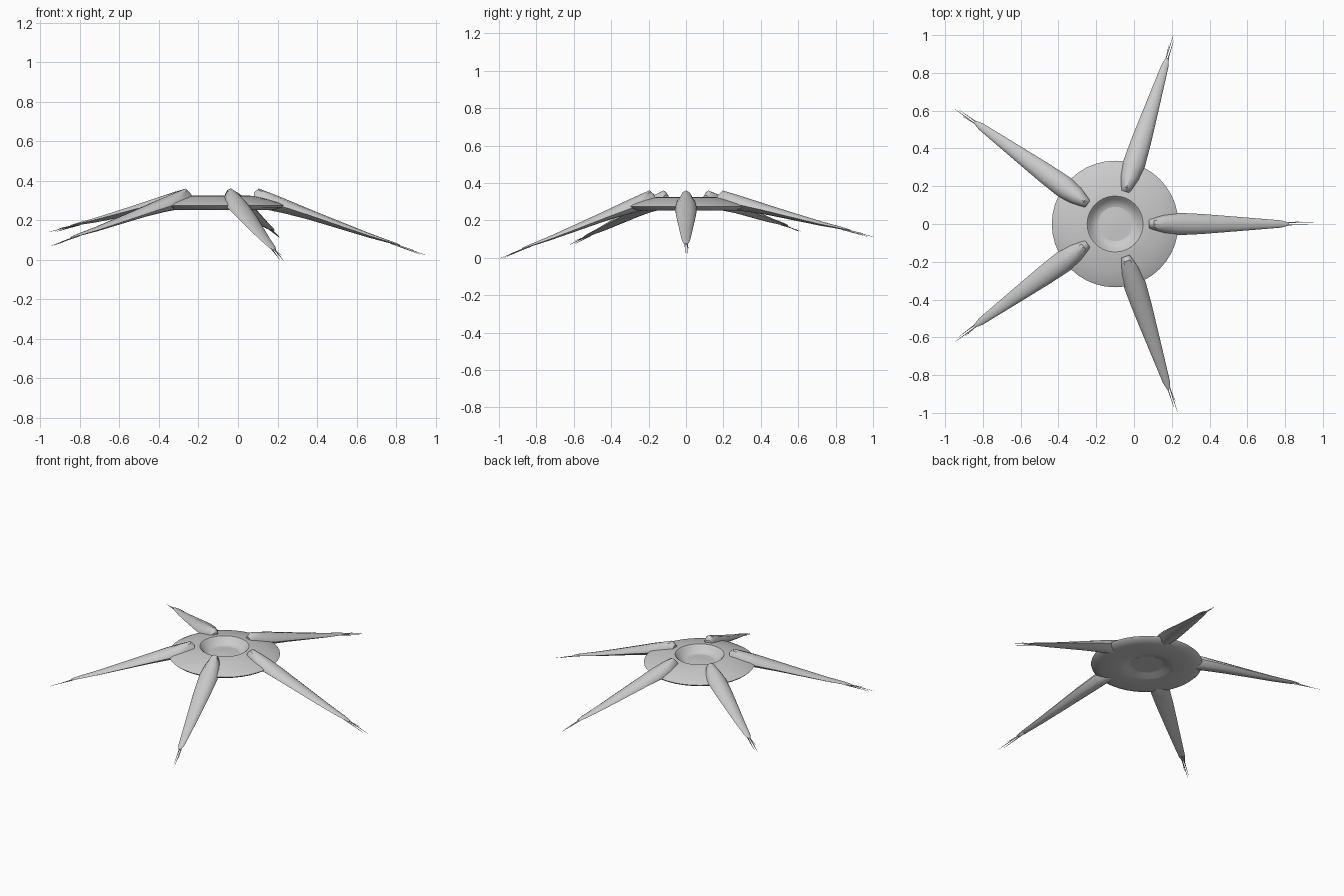
import bpy, bmesh, math
from mathutils import Vector, Matrix

if "Cube" in bpy.data.objects:
    bpy.data.objects.remove(bpy.data.objects["Cube"])

HUB = Matrix.Translation((-0.1, 0, 0))


def make_object(name, bm, matrix, angle=40):
    bmesh.ops.recalc_face_normals(bm, faces=bm.faces)
    mesh = bpy.data.meshes.new(name)
    bm.to_mesh(mesh)
    bm.free()
    mesh.transform(matrix)
    ob = bpy.data.objects.new(name, mesh)
    bpy.context.collection.objects.link(ob)
    bpy.ops.object.select_all(action='DESELECT')
    ob.select_set(True)
    bpy.context.view_layer.objects.active = ob
    bpy.ops.object.shade_smooth_by_angle(angle=math.radians(angle))
    return ob


def loft(bm, rings):
    # skin closed rings of equal size and cap both ends
    vs = [[bm.verts.new(p) for p in ring] for ring in rings]
    n = len(vs[0])
    for a, b in zip(vs, vs[1:]):
        for i in range(n):
            j = (i + 1) % n
            bm.faces.new((a[i], a[j], b[j], b[i]))
    bm.faces.new(vs[0])
    bm.faces.new(vs[-1])


def lathe(name, profile, steps):
    bm = bmesh.new()
    vs = [bm.verts.new((r, 0, z)) for r, z in profile]
    es = [bm.edges.new(pair) for pair in zip(vs, vs[1:])]
    bmesh.ops.spin(bm, geom=vs + es, cent=(0, 0, 0), axis=(0, 0, 1),
                   angle=math.tau, steps=steps)
    bmesh.ops.remove_doubles(bm, verts=bm.verts, dist=1e-5)
    return make_object(name, bm, HUB, 35)


# lens-shaped hub with a recess above and below
lathe("hub", [(0.085, 0.280), (0.098, 0.283), (0.125, 0.297), (0.137, 0.315),
              (0.148, 0.325), (0.18, 0.322), (0.25, 0.306), (0.31, 0.288),
              (0.335, 0.275), (0.325, 0.265), (0.28, 0.252), (0.16, 0.252),
              (0.145, 0.255), (0.11, 0.268), (0.095, 0.272)], 40)
# thin web closing the hub
lathe("hub_floor", [(0, 0.287), (0.04, 0.284), (0.10, 0.281),
                    (0.10, 0.271), (0, 0.271)], 10)

# leg stations: radius, half width, bottom z, top z
STATIONS = [(0.180, 0.024, 0.295, 0.338), (0.205, 0.032, 0.275, 0.360),
            (0.26, 0.050, 0.250, 0.339), (0.34, 0.059, 0.233, 0.307),
            (0.46, 0.053, 0.202, 0.257), (0.60, 0.042, 0.160, 0.200),
            (0.76, 0.029, 0.112, 0.136), (0.88, 0.019, 0.080, 0.092),
            (0.92, 0.008, 0.070, 0.076)]
SECTION = [(-0.55, 0.90), (0, 1), (0.55, 0.90), (0.92, 0.62), (1, 0.42),
           (0.5, 0.10), (0, 0), (-0.5, 0.10), (-1, 0.42), (-0.92, 0.62)]

# legs: direction in degrees and lift of the outer end
LEGS = [("right", 0, 0.0), ("back", 72.5, 0.075), ("back_left", 144, 0.10),
        ("front_left", 216, 0.04), ("front", 288, -0.023)]

for name, deg, lift in LEGS:
    mat = HUB @ Matrix.Rotation(math.radians(deg), 4, 'Z')

    def raise_z(r):
        return lift * (r - 0.21) / 0.71

    # tapering leg body
    bm = bmesh.new()
    loft(bm, [[(r, u * w, lo + (hi - lo) * v + raise_z(r)) for u, v in SECTION]
              for r, w, lo, hi in STATIONS])
    make_object(name + "_leg", bm, mat)

    # fine bristles at the tip
    bm = bmesh.new()
    for y0, y1, end, drop in ((0.006, 0.006, 1.05, 0.0), (-0.006, -0.004, 1.02, 0.006),
                              (0.0, 0.014, 0.99, -0.004)):
        rings = []
        for t in (0, 0.5, 1):
            r = 0.87 + (end - 0.87) * t
            z = 0.085 - 0.345 * (r - 0.87) + raise_z(r) - drop * t
            y = y0 + (y1 - y0) * t
            s = 0.004 * (1 - t) + 0.0008
            rings.append([(r, y + s * math.cos(a), z + s * math.sin(a))
                          for a in (0, math.tau / 3, 2 * math.tau / 3)])
        loft(bm, rings)
    make_object(name + "_bristles", bm, mat)
